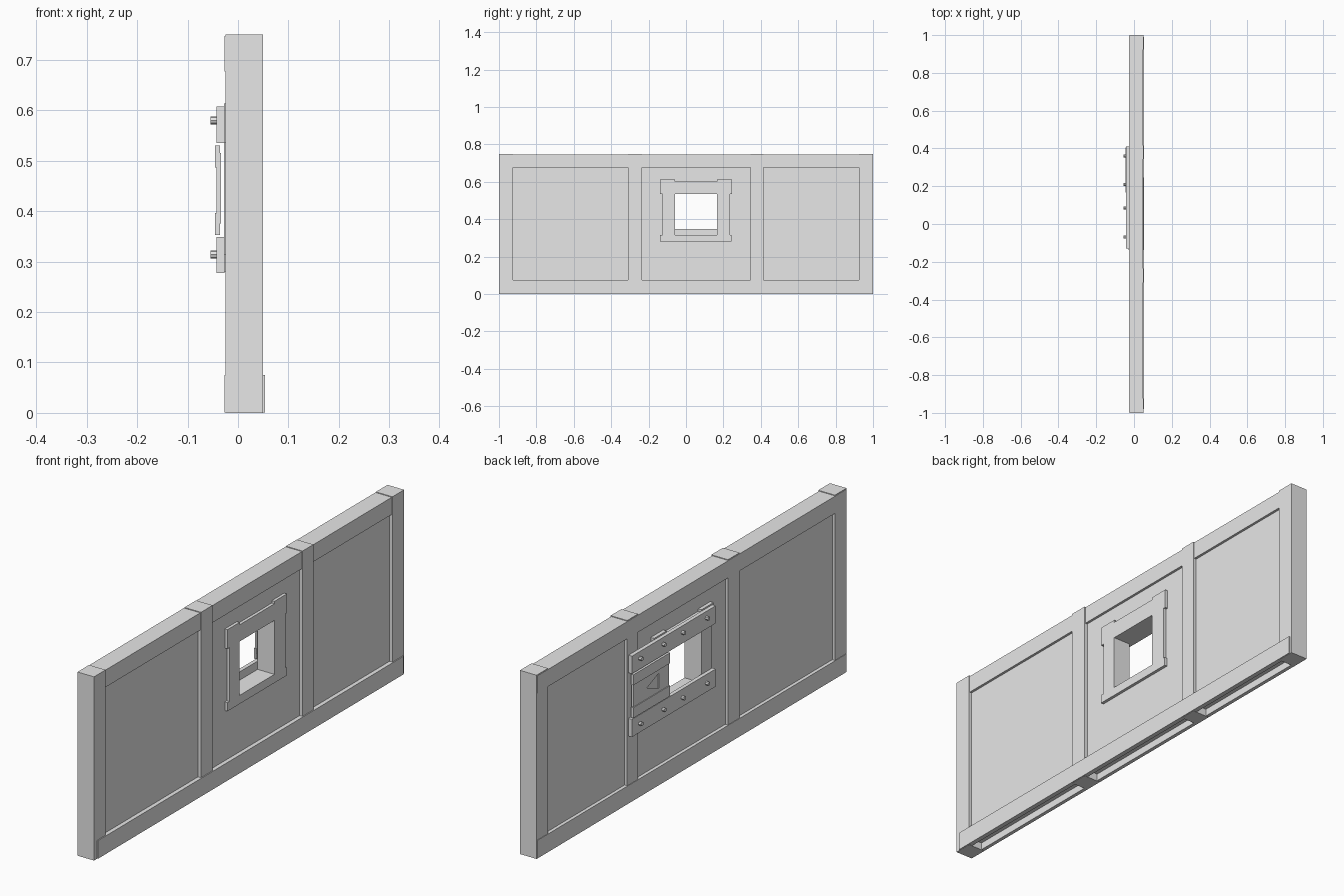
import bpy, bmesh, math
from mathutils import Matrix

cube = bpy.data.objects.get("Cube")
if cube:
    bpy.data.objects.remove(cube, do_unlink=True)

grey = bpy.data.materials.new("plain grey")
grey.use_nodes = True
colour = (0.8, 0.8, 0.8, 1)
grey.diffuse_color = colour
grey.node_tree.nodes["Principled BSDF"].inputs["Base Color"].default_value = colour


def finish(name, bm):
    bmesh.ops.recalc_face_normals(bm, faces=bm.faces)
    mesh = bpy.data.meshes.new(name)
    bm.to_mesh(mesh)
    bm.free()
    mesh.materials.append(grey)
    obj = bpy.data.objects.new(name, mesh)
    bpy.context.collection.objects.link(obj)
    return obj


def prism(name, outline, x):
    """Extrude a (y, z) outline through the x range."""
    bm = bmesh.new()
    face = bm.faces.new([bm.verts.new((x[0], y, z)) for y, z in outline])
    new = bmesh.ops.extrude_face_region(bm, geom=[face])["geom"]
    verts = [v for v in new if isinstance(v, bmesh.types.BMVert)]
    bmesh.ops.translate(bm, verts=verts, vec=(x[1] - x[0], 0, 0))
    return finish(name, bm)


def box(name, x, y, z):
    return prism(name, [(y[0], z[0]), (y[1], z[0]), (y[1], z[1]), (y[0], z[1])], x)


# Wall frame: four posts, with rails slightly offset from them
posts = [(-1, -0.925), (-0.31, -0.235), (0.345, 0.415), (0.925, 1)]
for i, span in enumerate(posts):
    box(f"post_{i + 1}", (-0.025, 0.05), span, (0, 0.75))
box("top_rail", (-0.027, 0.047), (-0.998, 0.998), (0.677, 0.747))
box("bottom_plank_left", (0.035, 0.054), (-0.98, 0.99), (0.001, 0.075))
box("bottom_plank_right", (-0.027, -0.012), (-0.998, 0.998), (0.001, 0.075))

# Recessed infill panels; the middle one surrounds the window
panel_x = (-0.013, 0.037)
low, high = 0.03, 0.69
box("front_panel", panel_x, (-0.94, -0.3), (low, high))
box("rear_panel", panel_x, (0.4, 0.94), (low, high))
box("middle_panel_front", panel_x, (-0.25, -0.1), (low, high))
box("middle_panel_rear", panel_x, (0.2, 0.36), (low, high))
box("middle_panel_lower", panel_x, (-0.1, 0.2), (low, 0.3))
box("middle_panel_upper", panel_x, (-0.1, 0.2), (0.58, high))

# Window frame, running through the wall
frame_x = (-0.028, 0.049)
box("window_stile_front", frame_x, (-0.125, -0.06), (0.31, 0.54))
box("window_stile_rear", frame_x, (0.165, 0.235), (0.31, 0.54))
box("window_sill", frame_x, (-0.138, 0.242), (0.28, 0.315))
prism("window_header", [(-0.138, 0.535), (0.245, 0.535), (0.245, 0.613), (0.165, 0.613),
                        (0.165, 0.603), (-0.06, 0.603), (-0.06, 0.613), (-0.138, 0.613)], frame_x)

# Shutter guide rails with bolts
for label, z0, z1, bolt_z in (("upper", 0.535, 0.607, 0.58), ("lower", 0.277, 0.349, 0.314)):
    box(f"{label}_guide_rail", (-0.043, -0.027), (-0.13, 0.41), (z0, z1))
    for i, y in enumerate((-0.07, 0.085, 0.21, 0.36)):
        bm = bmesh.new()
        spin = Matrix.Translation((-0.048, y, bolt_z)) @ Matrix.Rotation(math.pi / 2, 4, "Y")
        bmesh.ops.create_cone(bm, cap_ends=True, segments=8, radius1=0.008, radius2=0.008,
                              depth=0.014, matrix=spin)
        finish(f"{label}_bolt_{i + 1}", bm)

# Sliding shutter: backing board, two battens and braces around a triangular recess
box("shutter_board", (-0.039, -0.034), (0.17, 0.4), (0.375, 0.515))
box("shutter_upper_batten", (-0.046, -0.036), (0.168, 0.405), (0.487, 0.53))
box("shutter_lower_batten", (-0.046, -0.036), (0.168, 0.405), (0.353, 0.396))
box("shutter_stile", (-0.043, -0.036), (0.17, 0.235), (0.39, 0.49))
prism("shutter_braces", [(0.235, 0.395), (0.235, 0.41), (0.315, 0.44), (0.235, 0.472),
                         (0.235, 0.487), (0.4, 0.487), (0.4, 0.395)], (-0.043, -0.036))
